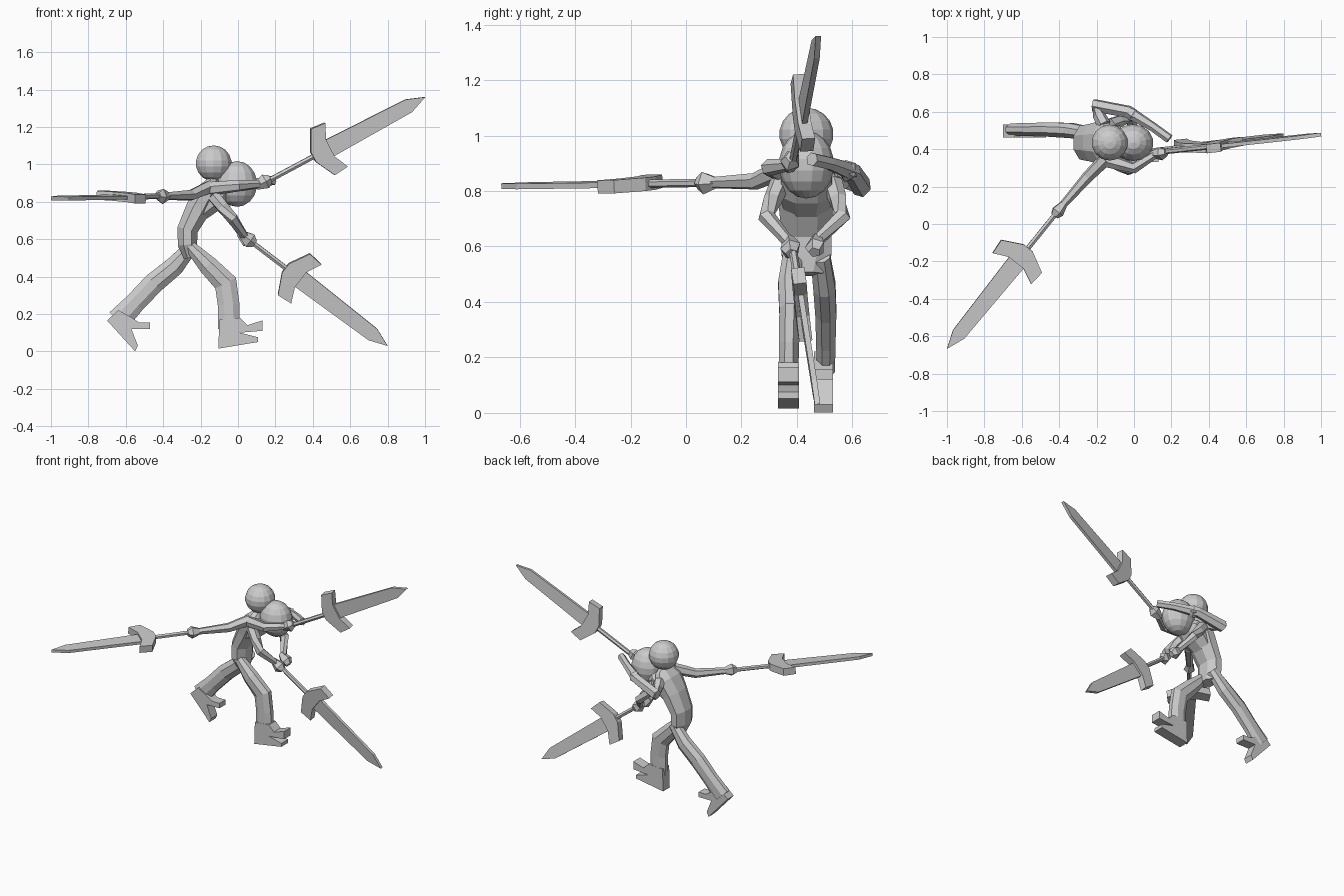
import bpy, bmesh, math
from mathutils import Vector

if "Cube" in bpy.data.objects:
    bpy.data.objects.remove(bpy.data.objects["Cube"])


def finish(bm, name):
    bmesh.ops.recalc_face_normals(bm, faces=bm.faces)
    me = bpy.data.meshes.new(name)
    bm.to_mesh(me)
    bm.free()
    ob = bpy.data.objects.new(name, me)
    bpy.context.collection.objects.link(ob)
    return ob


def limb(name, stations, n=6, ref=(0, 1, 0)):
    """Loft through (x, y, z, half width along ref, half depth)."""
    bm = bmesh.new()
    pts = [Vector(s[:3]) for s in stations]
    rings = []
    for i, s in enumerate(stations):
        t = (pts[min(i + 1, len(pts) - 1)] - pts[max(i - 1, 0)]).normalized()
        r = Vector(ref)
        u = (r - t * r.dot(t)).normalized()
        v = t.cross(u)
        k = 1 / math.cos(math.pi / n)
        ring = []
        for j in range(n):
            a = 2 * math.pi * (j + 0.5) / n
            ring.append(bm.verts.new(pts[i] + u * s[3] * k * math.cos(a) + v * s[4] * k * math.sin(a)))
        rings.append(ring)
    for a, b in zip(rings, rings[1:]):
        for j in range(n):
            bm.faces.new((a[j], a[(j + 1) % n], b[(j + 1) % n], b[j]))
    bm.faces.new(rings[0])
    bm.faces.new(rings[-1])
    return finish(bm, name)


def prism(name, poly, origin, u, v, thick):
    """Flat outline in the u, v plane, thickened both ways."""
    bm = bmesh.new()
    o, n = Vector(origin), u.cross(v).normalized()
    lo, hi = ([bm.verts.new(o + u * a + v * b + n * thick * s) for a, b in poly] for s in (-.5, .5))
    bm.faces.new(lo)
    bm.faces.new(hi)
    for i in range(len(poly)):
        j = (i + 1) % len(poly)
        bm.faces.new((lo[i], lo[j], hi[j], hi[i]))
    return finish(bm, name)


def sword(name, start, tip, grip, normal):
    start, tip = Vector(start), Vector(tip)
    u = (tip - start).normalized()
    v = Vector(normal).cross(u).normalized()
    c = start + u * grip
    length = (tip - c).length
    e = c + u * 0.06
    limb(name + "_handle", [(*start, .013, .013), (*e, .013, .013)], 6, v)
    half = [(-.02, .03), (.037, .14), (.12, .132), (.082, .05)]
    prism(name + "_guard", half + [(a, -b) for a, b in reversed(half)], c, u, v, .048)
    half = [(.05, .05), (length - .1, .038)]
    prism(name + "_blade", half + [(length, 0)] + [(a, -b) for a, b in reversed(half)], c, u, v, .02)


def head(name, loc, size):
    bm = bmesh.new()
    bmesh.ops.create_uvsphere(bm, u_segments=14, v_segments=9, radius=1)
    for w in bm.verts:
        w.co = Vector(loc) + Vector(a * b for a, b in zip(w.co, size))
    finish(bm, name)


def arm(name, shoulder, elbow, hand, aim):
    """Upper arm, forearm and flared fist pointing along aim."""
    s, e, h = Vector(shoulder), Vector(elbow), Vector(hand)
    m = s.lerp(e, .5)
    limb(name, [(*s, .032, .032), (*m, .03, .03), (*e, .027, .027), (*h, .018, .018)], 6, (0, .3, 1))
    d = Vector(aim).normalized()
    limb(name + "_hand", [(*(h - d * .03), .016, .016), (*(h + d * .03), .035, .03),
                          (*(h + d * .06), .018, .018)], 5, (0, .3, 1))


# heads
head("upper_head", (-.13, .435, 1.005), (.098, .098, .096))
head("forward_head", (-.005, .435, .895), (.11, .1, .122))

# torso and leaning second chest
limb("torso", [(-.255, .435, .50, .06, .035), (-.27, .435, .57, .09, .052), (-.27, .435, .65, .09, .055),
               (-.215, .435, .76, .1, .066), (-.165, .435, .85, .115, .06), (-.135, .435, .90, .08, .04),
               (-.13, .435, .93, .03, .03)], 8)
limb("second_chest", [(-.21, .435, .74, .08, .05), (-.14, .435, .80, .1, .06), (-.09, .435, .85, .09, .05),
                      (-.04, .435, .88, .03, .03)], 8)

# legs
limb("forward_leg", [(-.26, .385, .565, .035, .03), (-.16, .375, .46, .042, .052), (-.066, .375, .365, .038, .062),
                     (-.05, .372, .25, .036, .058), (-.048, .37, .12, .036, .058)], 8)
limb("rear_leg", [(-.245, .485, .565, .035, .035), (-.34, .5, .455, .04, .052), (-.45, .505, .365, .038, .056),
                  (-.55, .505, .26, .035, .055), (-.64, .505, .165, .033, .064)], 8)

# forked feet
X, Z = Vector((1, 0, 0)), Vector((0, 0, 1))
prism("forward_foot", [(-.105, .015), (.108, .05), (.108, .075), (.01, .1), (.13, .11), (.13, .165), (.05, .14),
                       (.01, .18), (-.1, .17)], (0, .37, 0), X, Z, .075)
prism("rear_foot", [(-.7, .165), (-.55, 0), (-.535, .03), (-.57, .12), (-.47, .12), (-.47, .155), (-.53, .155),
                    (-.575, .185), (-.64, .22)], (0, .497, 0), X, Z, .068)

# swords
sword("raised_sword", (.12, .383, .89), (1, .478, 1.36), .34, (0, 1, .14))
sword("lowered_sword", (.04, .383, .61), (.8, .475, .03), .29, (0, 1, .1))
sword("side_sword", (-.39, .09, .83), (-1, -.667, .818), .30, (0, -.12, 1))

# arms
arm("side_arm", (-.15, .35, .88), (-.25, .25, .835), (-.39, .09, .83), (-.63, -.78, 0))
arm("raised_right_arm", (-.15, .34, .87), (0, .3, .885), (.12, .375, .895), (.86, .1, .47))
arm("raised_left_arm", (-.16, .53, .86), (-.215, .635, .815), (-.03, .6, .87), (.8, -.5, .1))
limb("raised_left_forearm", [(-.215, .635, .815, .035, .03), (-.03, .6, .87, .03, .03),
                             (.1, .52, .9, .022, .022), (.19, .455, .915, .022, .022)], 6, (0, .3, 1))
arm("lower_right_arm", (-.13, .34, .83), (-.03, .29, .71), (.04, .375, .61), (.78, .1, -.6))
arm("lower_left_arm", (-.13, .53, .83), (-.03, .565, .71), (.03, .47, .615), (.78, -.1, -.6))
